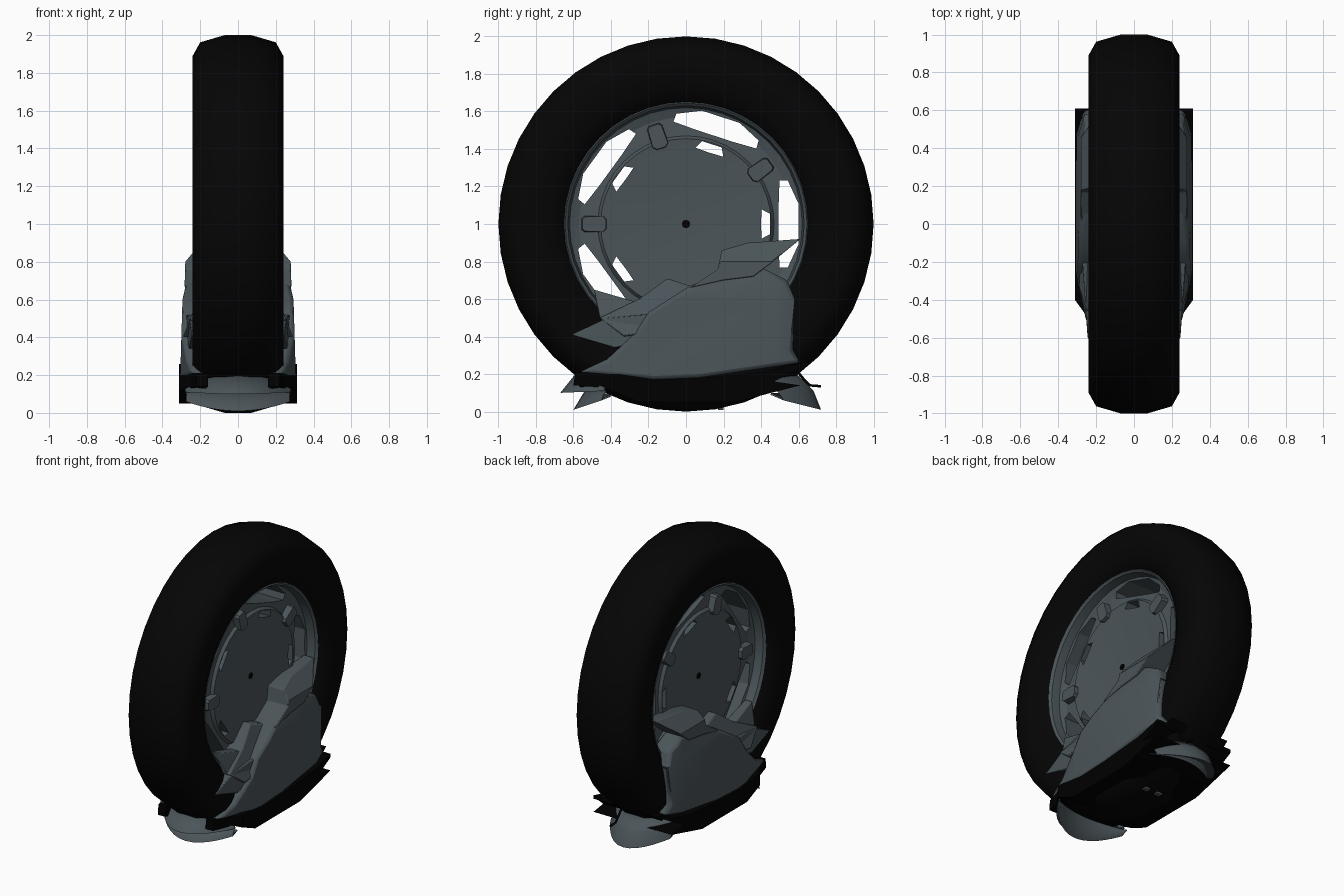
import bpy, bmesh, math
from mathutils import Vector

if "Cube" in bpy.data.objects:
    bpy.data.objects.remove(bpy.data.objects["Cube"])


def material(name, r, g, b):
    m = bpy.data.materials.new(name)
    m.diffuse_color = (r, g, b, 1)
    m.use_nodes = True
    m.node_tree.nodes["Principled BSDF"].inputs["Base Color"].default_value = m.diffuse_color
    return m


GREY = material("slate grey", 0.07, 0.09, 0.10)
RUBBER = material("tyre black", 0.0015, 0.0015, 0.0015)
BLACK = material("deep black", 0.0, 0.0, 0.0)


def finish(name, bm, mat, smooth=30):
    bmesh.ops.recalc_face_normals(bm, faces=bm.faces)
    me = bpy.data.meshes.new(name)
    bm.to_mesh(me)
    bm.free()
    ob = bpy.data.objects.new(name, me)
    bpy.context.collection.objects.link(ob)
    me.materials.append(mat)
    bpy.ops.object.select_all(action='DESELECT')
    ob.select_set(True)
    bpy.context.view_layer.objects.active = ob
    if smooth:
        bpy.ops.object.shade_smooth_by_angle(angle=math.radians(smooth))
    return ob


def polar(x, r, deg):
    a = math.radians(deg)
    return Vector((x, r * math.cos(a), 1 + r * math.sin(a)))


def revolve(name, profile, mat, segs=40, closed=True, smooth=30):
    """Turn an (x, radius) profile around the axle."""
    bm = bmesh.new()
    rings = [[bm.verts.new(polar(x, r, 360 * i / segs)) for x, r in profile] for i in range(segs)]
    n = len(profile)
    for i in range(segs):
        a, b = rings[i], rings[(i + 1) % segs]
        for j in range(n if closed else n - 1):
            k = (j + 1) % n
            bm.faces.new((a[j], a[k], b[k], b[j]))
    bmesh.ops.remove_doubles(bm, verts=bm.verts, dist=0.0005)
    return finish(name, bm, mat, smooth)


def prism(bm, low, high):
    a = [bm.verts.new(p) for p in low]
    b = [bm.verts.new(p) for p in high]
    bm.faces.new(a)
    bm.faces.new(b[::-1])
    for i in range(len(a)):
        j = (i + 1) % len(a)
        bm.faces.new((a[i], a[j], b[j], b[i]))


def plate(name, pts, xin, f, mat=GREY, ycuts=(), zcuts=(), bevel=0.0):
    """Side-view (y, z) outline whose outer face follows f(y, z); xin=None spans both sides."""
    bm = bmesh.new()
    prism(bm, [(0, y, z) for y, z in pts], [(1, y, z) for y, z in pts])
    for axis, cuts in ((1, ycuts), (2, zcuts)):
        for c in cuts:
            co, no = Vector((0, 0, 0)), Vector((0, 0, 0))
            co[axis], no[axis] = c, 1
            bmesh.ops.bisect_plane(bm, geom=bm.verts[:] + bm.edges[:] + bm.faces[:],
                                   plane_co=co, plane_no=no)
    for v in bm.verts:
        outer = f(v.co.y, v.co.z)
        v.co.x = outer if v.co.x > 0.5 else (-outer if xin is None else min(xin, outer - 0.01))
    if xin is not None:
        geom = bmesh.ops.duplicate(bm, geom=bm.verts[:] + bm.edges[:] + bm.faces[:])["geom"]
        for v in geom:
            if isinstance(v, bmesh.types.BMVert):
                v.co.x *= -1
    ob = finish(name, bm, mat)
    if bevel:
        m = ob.modifiers.new("soft edges", 'BEVEL')
        m.width, m.segments = bevel, 2
        m.angle_limit = math.radians(40)
    return ob


def both(half):
    return half + [(-x, r) for x, r in reversed(half)]


# Tyre
revolve("tyre", both([(0.16, 0.64), (0.19, 0.655), (0.225, 0.73), (0.24, 0.80), (0.24, 0.89),
                      (0.20, 0.962), (0.07, 1.0)]), RUBBER, smooth=50)
# Rim lip on both sides, joined by the barrel
revolve("rim_lip", both([(0.09, 0.615), (0.175, 0.63), (0.19, 0.645), (0.17, 0.66)]), GREY)

# Wheel disc with five long windows and five small ones
disc = revolve("wheel_disc", both([(0.10, 0), (0.105, 0.2), (0.125, 0.455), (0.105, 0.47),
                                   (0.10, 0.57), (0.12, 0.625)]), GREY, closed=False, smooth=20)
WINDOW = [(.59, -23), (.61, -10), (.61, 10), (.59, 23), (.55, 25), (.505, 12), (.505, -12), (.55, -25)]
SMALL = [(.45, -7), (.45, 7), (.41, 11), (.40, 0), (.41, -11)]
bm = bmesh.new()
for i in range(5):
    for shape in (WINDOW, SMALL):
        prism(bm, [polar(-0.4, r, d + 72 * i) for r, d in shape],
              [polar(0.4, r, d + 72 * i) for r, d in shape])
cutter = finish("window_cutter", bm, GREY, 0)
cutter.hide_render = True
bpy.context.view_layer.objects.active = disc
mod = disc.modifiers.new("windows", 'BOOLEAN')
mod.operation, mod.solver, mod.object = 'DIFFERENCE', 'EXACT', cutter
bpy.ops.object.modifier_apply(modifier=mod.name)
bpy.data.objects.remove(cutter)

# Lugs bridging hub and rim
LUG = [(.42, -3.5), (.44, -6), (.545, -4.5), (.56, -3), (.56, 3), (.545, 4.5), (.44, 6), (.42, 3.5)]
bm = bmesh.new()
for i in range(5):
    for s in (1, -1):
        prism(bm, [polar(0.09 * s, r, d + 36 + 72 * i) for r, d in LUG],
              [polar(0.15 * s, 0.49 + (r - 0.49) * 0.9, d * 0.9 + 36 + 72 * i) for r, d in LUG])
finish("wheel_lugs", bm, GREY)
# Axle tip
revolve("axle", [(-0.104, 0), (-0.104, 0.022), (0.104, 0.022), (0.104, 0)], BLACK, 12, False)


# Main side fairing
def body_x(y, z):
    return (0.306 - 0.03 * (z - 0.2) - 0.2 * max(0, z - 0.6)
            - 0.2 * max(0, -0.25 - y) - 0.3 * max(0, y - 0.47))


plate("side_fairing", [(-.57, .21), (-.42, .28), (-.27, .42), (-.2, .53), (.02, .67), (.2, .74),
                       (.42, .76), (.54, .7), (.58, .6), (.57, .33), (.61, .26), (.07, .18), (-.17, .17)],
      0.12, body_x, ycuts=(-0.25, 0.47), zcuts=(0.6,), bevel=0.02)
# Upper arm leaning in to the hub
plate("upper_arm", [(-.46, .5), (-.25, .6), (-.1, .71), (.02, .67), (.2, .74), (.05, .5), (-.2, .42), (-.33, .4)],
      0.10, lambda y, z: 0.285 - 0.4 * (z - 0.42), bevel=0.008)
# Swept rear blade
plate("rear_blade", [(.61, .92), (.33, .9), (.19, .86), (.17, .76), (.02, .66), (.2, .70), (.36, .72), (.44, .78)],
      0.10, lambda y, z: 0.282 - 0.03 * (z - 0.7) - 0.8 * max(0, z - 0.8), zcuts=(0.8,), bevel=0.006)
# Forward fins
plate("front_fin", [(-.61, .41), (-.42, .5), (-.2, .52), (-.02, .42), (-.38, .34)],
      0.16, lambda y, z: 0.28 + 0.07 * (y + 0.1), bevel=0.005)
plate("small_fin", [(-.49, .65), (-.25, .58), (-.3, .5), (-.46, .5)],
      0.13, lambda y, z: 0.23 - 0.3 * (z - 0.5), bevel=0.005)

# Black foot pan with tapered nose, and its narrow tail
plate("foot_pan", [(-.57, .13), (-.5, .2), (-.36, .2), (-.17, .17), (.07, .18), (.42, .21), (.61, .26),
                   (.61, .235), (.47, .16), (.61, .14), (.26, .05), (-.25, .05), (-.46, .14)],
      None, lambda y, z: 0.312 - 0.72 * max(0, -0.4 - y), BLACK, ycuts=(-0.4,))
plate("pan_tail", [(.55, .25), (.67, .27), (.61, .22)], None, lambda y, z: 0.235, BLACK)
# Black cheeks beside the nose
plate("nose_cheeks", [(-.60, .14), (-.59, .21), (-.34, .2), (-.48, .16), (-.46, .13)],
      0.16, lambda y, z: 0.22 + 0.25 * (y + 0.6), BLACK)


# Curved skirts that close the pan at the front and rear
def skirt(name, width, rows):
    """Each row is (y at side, y bulge, z at side, z bulge)."""
    bm = bmesh.new()
    n = 16
    grid = []
    for y, dy, z, dz in rows:
        line = []
        for i in range(n + 1):
            t = math.sin(math.pi / 2 * (2 * i / n - 1))
            c = 1 - t * t
            line.append(bm.verts.new((width * t, y + dy * c, z + dz * c)))
        grid.append(line)
    for a, b in zip(grid, grid[1:]):
        for i in range(n):
            bm.faces.new((a[i], a[i + 1], b[i + 1], b[i]))
    ob = finish(name, bm, GREY)
    m = ob.modifiers.new("thickness", 'SOLIDIFY')
    m.thickness = 0.01
    return ob


skirt("front_lip", 0.28, [(-.42, -.17, .15, .05), (-.44, -.23, .11, -.01), (-.43, -.11, .11, .0)])
skirt("front_skirt", 0.275, [(-.43, -.11, .11, .0), (-.45, -.15, .06, -.05), (-.40, -.07, .08, .02)])
skirt("rear_skirt", 0.24, [(.42, .17, .20, .0), (.48, .20, .13, -.02),
                           (.52, .20, .06, -.05), (.45, .08, .09, .0)])

# Rear hook
cu = bpy.data.curves.new("rear_hook", 'CURVE')
cu.dimensions, cu.bevel_depth, cu.bevel_resolution = '3D', 0.008, 1
cu.use_fill_caps = True
sp = cu.splines.new('POLY')
path = [(.58, .23), (.63, .17), (.66, .14), (.72, .135)]
sp.points.add(len(path) - 1)
for p, (y, z) in zip(sp.points, path):
    p.co = (0.1, y, z, 1)
cu.materials.append(BLACK)
bpy.context.collection.objects.link(bpy.data.objects.new("rear_hook", cu))

# Small feet under the pan
bm = bmesh.new()
for x in (-0.05, 0.05):
    prism(bm, [(x + a, y, .008) for a, y in ((-.02, .17), (.02, .17), (.02, .20), (-.02, .20))],
          [(x + a, y, .06) for a, y in ((-.02, .17), (.02, .17), (.02, .20), (-.02, .20))])
finish("pan_feet", bm, GREY)
